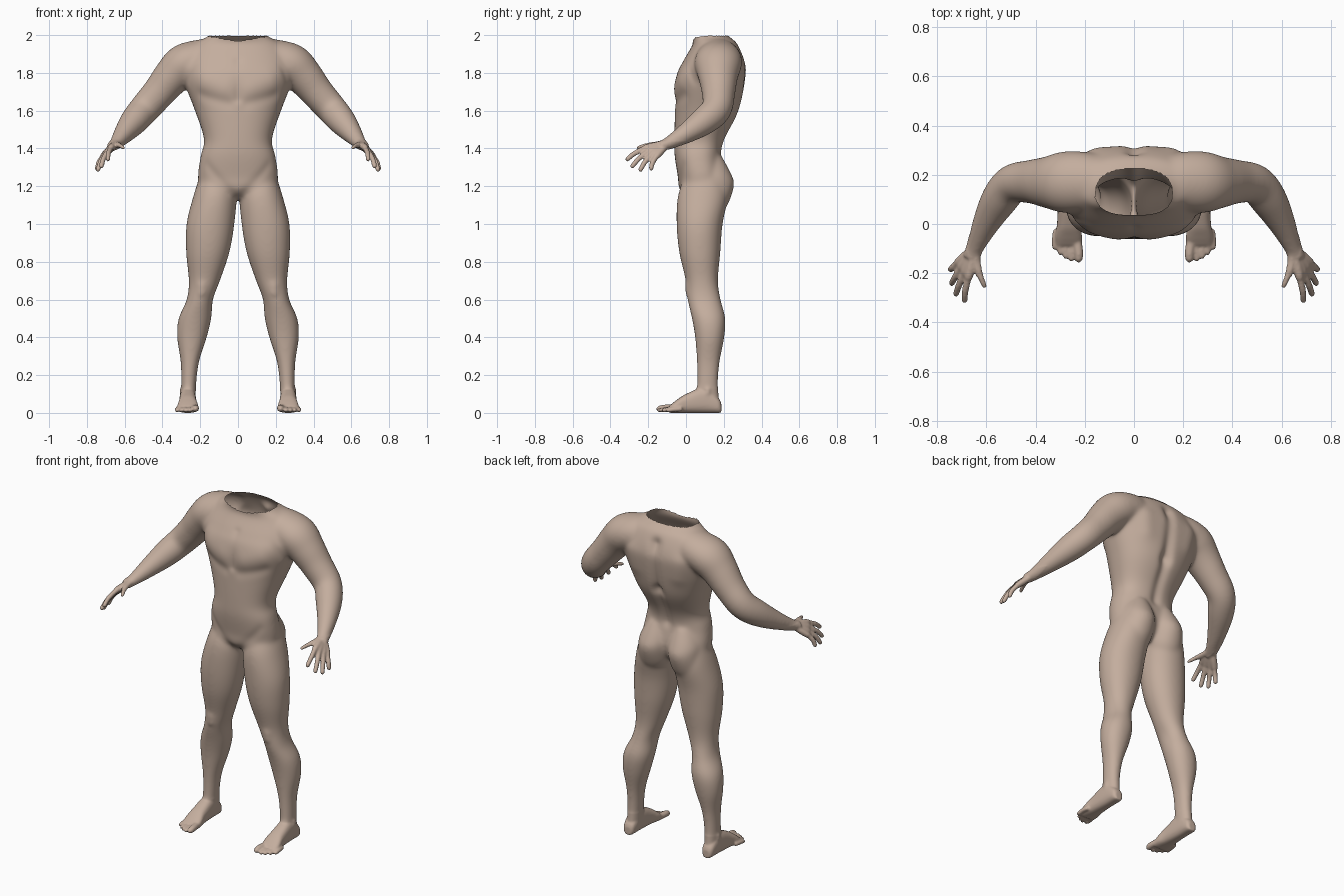
import bpy, bmesh, math
from mathutils import Vector

if "Cube" in bpy.data.objects:
    bpy.data.objects.remove(bpy.data.objects["Cube"])

X, Y, Z = Vector((1, 0, 0)), Vector((0, 1, 0)), Vector((0, 0, 1))
bm = bmesh.new()


def catmull(rows, steps=5):
    """Smoothly interpolate rows of numbers."""
    out = []
    for i in range(len(rows) - 1):
        a, b, c, d = (rows[min(max(j, 0), len(rows) - 1)] for j in range(i - 1, i + 3))
        for s in range(steps):
            t = s / steps
            out.append([0.5 * (2 * q + (r - p) * t + (2 * p - 5 * q + 4 * r - w) * t * t
                               + (3 * q - p - 3 * r + w) * t ** 3)
                        for p, q, r, w in zip(a, b, c, d)])
    return out + [list(rows[-1])]


def loft(rows, frame=None, power=2.0, sides=32, mirror=True):
    """Loft ellipses; each row is x, y, z, radius along u, radius along v."""
    rows = catmull(rows)
    for sign in ((1, -1) if mirror else (1,)):
        rings = []
        for i, (x, y, z, a, b) in enumerate(rows):
            if frame:
                u, v = frame
            else:
                t = Vector(rows[min(i + 1, len(rows) - 1)][:3]) - Vector(rows[max(i - 1, 0)][:3])
                u = t.cross(Z).normalized()
                v = t.cross(u).normalized()
            ring = []
            for k in range(sides):
                c, s = math.cos(math.tau * k / sides), math.sin(math.tau * k / sides)
                p = Vector((x, y, z)) + u * a * math.copysign(abs(c) ** (2 / power), c) \
                    + v * b * math.copysign(abs(s) ** (2 / power), s)
                ring.append(bm.verts.new((p.x * sign, p.y, p.z)))
            rings.append(ring)
        faces = [bm.faces.new((r[k], r[(k + 1) % sides], q[(k + 1) % sides], q[k]))
                 for r, q in zip(rings, rings[1:]) for k in range(sides)]
        faces += [bm.faces.new(rings[0]), bm.faces.new(rings[-1])]
        bmesh.ops.recalc_face_normals(bm, faces=faces)


def digit(b, m, t, r):
    """Finger or toe with a rounded tip."""
    d = (t - m).normalized()
    pts = [(b, r), (m, r), (t - d * r, r * .9), (t - d * r * .4, r * .7), (t, r * .2)]
    loft([(*p, q, q) for p, q in pts], sides=16)


# torso: z, half width, front y, back y
torso = [(1.13, .08, .03, .15), (1.18, .19, -.033, .19), (1.25, .212, -.043, .205),
         (1.36, .198, -.06, .188), (1.45, .18, -.062, .207), (1.6, .228, -.058, .282),
         (1.78, .295, -.05, .317), (1.86, .29, -.017, .313), (1.95, .235, .035, .275),
         (1.99, .165, .032, .232), (2.03, .125, .022, .195)]
loft([(0, (f + k) / 2, z, w, (k - f) / 2) for z, w, f, k in torso], (X, Y), 2.3, 48, False)

# buttocks
loft([(.115, .12, 1.06, .07, .075), (.108, .125, 1.12, .097, .105), (.1, .13, 1.21, .1, .126),
      (.095, .13, 1.27, .095, .108), (.085, .12, 1.36, .06, .07)], (X, Y))

# legs: z, centre x, half width, front y, back y
leg = [(1.26, .115, .085, 0, .2), (1.15, .122, .114, -.043, .222), (1.0, .146, .127, -.05, .194),
       (.85, .16, .115, -.036, .182), (.7, .178, .083, -.002, .17), (.6, .202, .07, .008, .184),
       (.5, .228, .087, .031, .209), (.4, .244, .079, .048, .203), (.27, .255, .049, .057, .179),
       (.15, .261, .04, .058, .17), (.05, .263, .037, .05, .176)]
loft([(c, (f + k) / 2, z, w, (k - f) / 2) for z, c, w, f, k in leg], (X, Y), 2.1)

# feet: y, half width, height
foot = [(.187, .02, .05), (.17, .035, .08), (.1, .042, .135), (0, .047, .1), (-.05, .055, .068),
        (-.088, .053, .038)]
loft([(.266, y, h / 2, w, h / 2) for y, w, h in foot], (X, Z), 2.6)

# toes, big to little
for i in range(5):
    r = .0125 if i else .019
    x, y = (.255 + .0225 * (i - 1) if i else .225), -.157 + .0032 * i * i
    digit(Vector((.27 + (x - .27) * .88, y + .085, r + .008)), Vector((x, y + .04, r + .006)),
          Vector((x, y, r)), r)

# arms: path point, depth radius, height radius
loft([(.10, .16, 1.89, .10, .098), (.20, .172, 1.877, .12, .1), (.285, .17, 1.843, .125, .11),
      (.35, .17, 1.78, .106, .1), (.42, .172, 1.695, .089, .088), (.495, .162, 1.61, .08, .082),
      (.55, .095, 1.545, .075, .075), (.603, 0, 1.48, .056, .055), (.643, -.09, 1.43, .038, .035),
      (.663, -.14, 1.412, .034, .024)])

# palms as overlapping tubes, then fingers and thumbs
wrist = Vector((.645, -.095, 1.428))
for i, tip in enumerate(((.69, -.32, 1.335), (.726, -.292, 1.297), (.744, -.247, 1.277), (.749, -.188, 1.282))):
    t = Vector(tip)
    k = Vector((.672, -.212, 1.405)) + Vector((.014, .019, -.015)) * i
    loft([(*wrist.lerp(k, .1), .016, .016), (*wrist.lerp(k, .55), .02, .019), (*k, .018, .017),
          (*k.lerp(t, .12), .013, .013)], sides=16)
    digit(k, k.lerp(t, .5) + Vector((.005, -.005, .005)), t, .014)
digit(wrist, Vector((.628, -.2, 1.418)), Vector((.602, -.268, 1.4)), .0165)

# fuse all parts into one skin
mesh = bpy.data.meshes.new("body")
bm.to_mesh(mesh)
bm.free()
body = bpy.data.objects.new("body", mesh)
bpy.context.collection.objects.link(body)
mod = body.modifiers.new("fuse", 'REMESH')
mod.mode = 'VOXEL'
mod.voxel_size = .006
bpy.context.view_layer.update()
fused = bpy.data.meshes.new_from_object(body.evaluated_get(bpy.context.evaluated_depsgraph_get()))
body.modifiers.clear()
body.data = fused

bm = bmesh.new()
bm.from_mesh(fused)


def smooth(verts, times):
    for _ in range(times):
        bmesh.ops.smooth_vert(bm, verts=verts, factor=.5, use_axis_x=True, use_axis_y=True, use_axis_z=True)


# hands and feet are smoothed less than the rest
smooth(bm.verts[:], 3)
broad = [v for v in bm.verts if v.co.z > .13 and not (abs(v.co.x) > .64 and v.co.z < 1.44)]
smooth(broad, 22)


def stroke(a, b, r, h):
    """Raise or carve a soft ridge from a to b on both sides of the body."""
    a, b = Vector(a), Vector(b)
    ab, reach = b - a, r * 2.4
    lo, hi = min(a.z, b.z) - reach, max(a.z, b.z) + reach
    for v in bm.verts:
        if lo < v.co.z < hi:
            p = Vector((abs(v.co.x), v.co.y, v.co.z))
            t = min(max((p - a).dot(ab) / ab.length_squared, 0), 1)
            d = (p - a - ab * t).length
            if d < reach:
                v.co += v.normal * h * math.exp(-(d / r) ** 2)


# muscle shapes
bm.normal_update()
stroke((0, .195, 1.38), (0, .28, 1.6), .03, -.016)       # lower spine furrow
stroke((0, .28, 1.6), (0, .3, 1.9), .032, -.022)         # upper spine furrow
stroke((.08, -.05, 1.72), (.17, -.03, 1.75), .06, .012)  # chest
stroke((.05, -.06, 1.64), (.2, -.02, 1.68), .03, -.006)  # under chest
stroke((0, -.055, 1.66), (0, 0, 1.86), .02, -.008)       # breastbone
stroke((.23, -.01, 1.87), (.28, .03, 1.75), .022, -.01)  # shoulder crease
stroke((.15, .3, 1.72), (.16, .3, 1.82), .05, .008)      # shoulder blades
stroke((.04, -.04, 1.17), (.17, -.03, 1.31), .025, -.005)  # groin creases
stroke((.19, 0, .64), (.19, 0, .67), .025, .008)         # kneecaps
stroke((.3, .115, .11), (.3, .115, .12), .016, .007)     # ankles
smooth(broad, 6)

# open, ragged neck with a dip at the front
bmesh.ops.delete(bm, geom=[v for v in bm.verts if v.co.z > 1.998 - (
    .025 * math.exp(-(v.co.x / .1) ** 2) if v.co.y < .11 else 0)], context='VERTS')
low = min(v.co.z for v in bm.verts)
for v in bm.verts:
    v.co.z -= low
for f in bm.faces:
    f.smooth = True
bm.to_mesh(fused)
bm.free()

skin = bpy.data.materials.new("skin tan")
skin.diffuse_color = (.55, .42, .34, 1)
skin.use_nodes = True
skin.node_tree.nodes["Principled BSDF"].inputs["Base Color"].default_value = skin.diffuse_color
fused.materials.clear()
fused.materials.append(skin)
